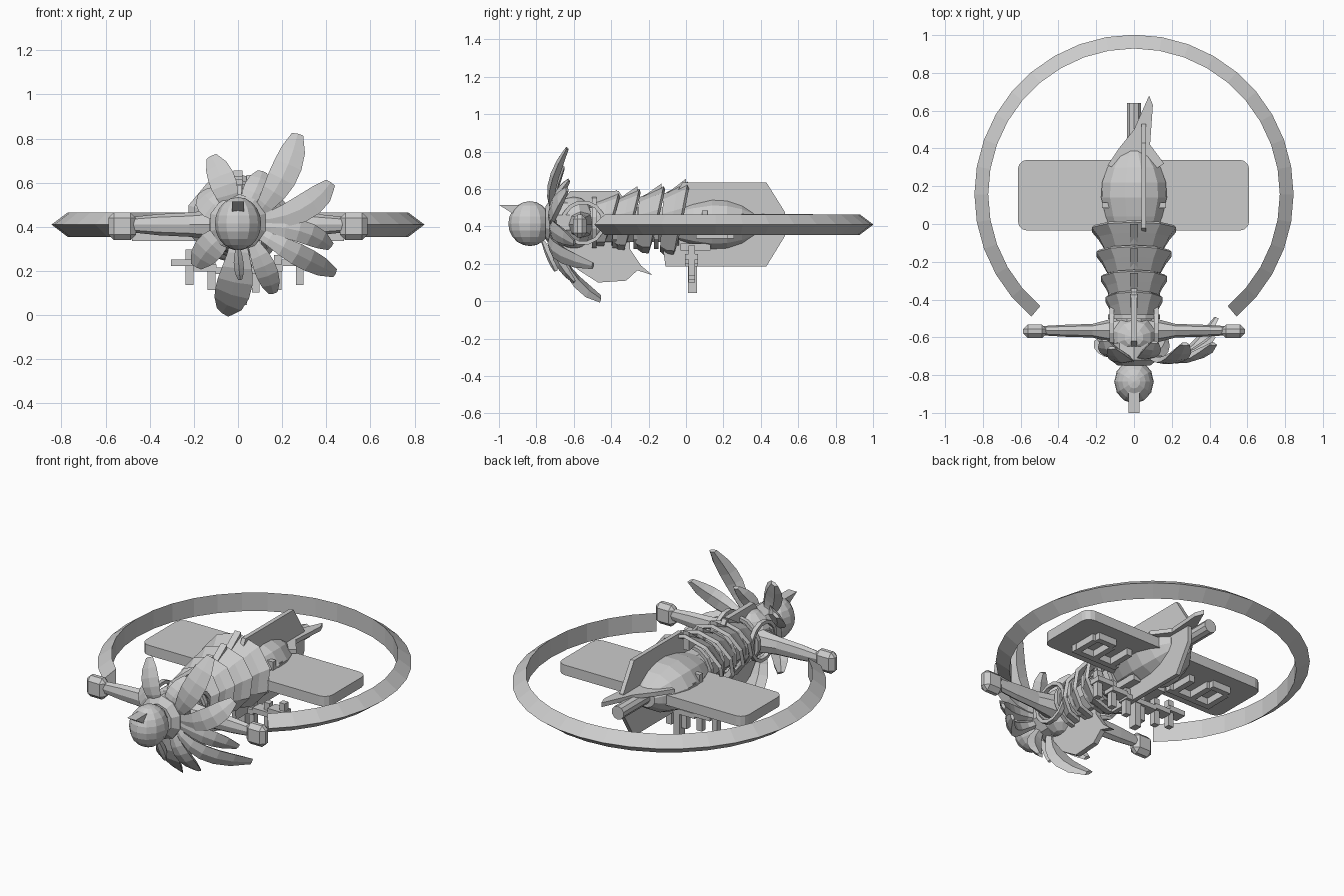
import bpy, bmesh, math
from mathutils import Vector, Matrix

cube = bpy.data.objects.get("Cube")
if cube:
    bpy.data.objects.remove(cube, do_unlink=True)

grey = bpy.data.materials.new("plain_grey")
grey.use_nodes = True
grey.diffuse_color = (0.6, 0.6, 0.6, 1)
grey.node_tree.nodes["Principled BSDF"].inputs["Base Color"].default_value = (0.6, 0.6, 0.6, 1)


def finish(name, bm):
    bmesh.ops.recalc_face_normals(bm, faces=bm.faces)
    mesh = bpy.data.meshes.new(name)
    bm.to_mesh(mesh)
    bm.free()
    mesh.materials.append(grey)
    ob = bpy.data.objects.new(name, mesh)
    bpy.context.collection.objects.link(ob)
    return ob


def loft(name, rings, caps=True):
    """Skin a list of closed cross-sections with quads."""
    bm = bmesh.new()
    rows = [[bm.verts.new(p) for p in ring] for ring in rings]
    n = len(rows[0])
    for a, b in zip(rows, rows[1:]):
        for i in range(n):
            j = (i + 1) % n
            bm.faces.new((a[i], a[j], b[j], b[i]))
    if caps:
        bm.faces.new(rows[0])
        bm.faces.new(rows[-1])
    return finish(name, bm)


def box(name, center, size):
    bm = bmesh.new()
    bmesh.ops.create_cube(bm, size=1, matrix=Matrix.Translation(center) @ Matrix.Diagonal((*size, 1)))
    return finish(name, bm)


def ball(name, center, radii, u=12, v=8):
    bm = bmesh.new()
    bmesh.ops.create_uvsphere(bm, u_segments=u, v_segments=v, radius=1,
                              matrix=Matrix.Translation(center) @ Matrix.Diagonal((*radii, 1)))
    return finish(name, bm)


def side_plate(name, outline, x, thick):
    """Plate standing in the y-z plane."""
    return loft(name, [[(x + s * thick / 2, y, z) for y, z in outline] for s in (-1, 1)])


def flat_plate(name, outline, z, thick):
    return loft(name, [[(x, y, z + s * thick / 2) for x, y in outline] for s in (-1, 1)])


def oval(y, rx, rz, cz, n=10, shear=0.0):
    ring = []
    for i in range(n):
        a = math.tau * (i + 0.5) / n
        ring.append((rx * math.cos(a), y + shear * math.sin(a), cz + rz * math.sin(a)))
    return ring


def petal(name, base, mid, tip, width):
    """Curved blunt leaf, faceted with a raised middle ridge."""
    a, b, c = Vector(base), Vector(mid), Vector(tip)
    profile = (0.4, 0.6, 0.85, 1.0, 1.0, 0.85, 0.4)
    rings = []
    for i, w in enumerate(profile):
        t = i / (len(profile) - 1)
        p = a * (1 - t) ** 2 + b * 2 * t * (1 - t) + c * t * t
        tangent = ((b - a) * (1 - t) + (c - b) * t).normalized()
        side = tangent.cross(Vector((0, 1, 0))).normalized()
        out = side.cross(tangent).normalized()
        s, o = side * width * w, out * 0.035 * w
        rings.append([p + s, p + s * 0.5 + o, p - s * 0.5 + o, p - s, p - o * 0.3])
    return loft(name, rings)


# Broken halo with a wedge section
rings = []
for i in range(29):
    a = math.radians(-50 + 280 * i / 28)
    rings.append([(r * math.cos(a), 0.157 + r * math.sin(a), z)
                  for r, z in ((0.845, 0.41), (0.772, 0.465), (0.772, 0.355))])
loft("halo", rings)

# Wing slab with rounded corners
outline = []
for k, (cx, cy) in enumerate(((0.56, 0.29), (-0.565, 0.29), (-0.565, 0.015), (0.56, 0.015))):
    for step in range(4):
        a = math.radians(90 * k + 30 * step)
        outline.append((cx + 0.05 * math.cos(a), cy + 0.05 * math.sin(a)))
flat_plate("wing_slab", outline, 0.405, 0.06)

# Raised rails under both wings
for side, label in ((1, "left"), (-1, "right")):
    box(f"{label}_wing_rail", (side * 0.33, 0.07, 0.355), (0.3, 0.035, 0.04))
    for i in range(3):
        box(f"{label}_wing_rib_{i}", (side * (0.22 + 0.12 * i), 0.15, 0.355), (0.035, 0.15, 0.04))
    box(f"{label}_wing_step", (side * 0.4, 0.24, 0.355), (0.12, 0.035, 0.04))

# Upright fin, flat tail leaf and exhaust
side_plate("upright_fin", [(-0.11, 0.187), (0.43, 0.187), (0.53, 0.35), (0.53, 0.475), (0.43, 0.635),
                           (-0.02, 0.635), (-0.14, 0.41)], 0.052, 0.025)
flat_plate("tail_leaf", [(-0.14, 0.31), (-0.08, 0.4), (0.0, 0.5), (0.08, 0.68), (0.1, 0.63),
                         (0.085, 0.42), (0.16, 0.32), (0.05, 0.25)], 0.455, 0.025)
loft("exhaust", [oval(y, 0.04, 0.04, 0.415) for y in (0.3, 0.64)])

# Abdomen
loft("abdomen", [oval(y, r, r * 0.8, 0.41, 12) for y, r in
                 ((-0.05, 0.12), (0.04, 0.155), (0.14, 0.18), (0.22, 0.175), (0.3, 0.145), (0.36, 0.1), (0.39, 0.07))])
for side in (-1, 1):
    for i in range(3):
        box("abdomen_stud", (side * 0.15, 0.1 + 0.06 * i, 0.46 - 0.03 * i), (0.04, 0.03, 0.05))

# Overlapping flared shells, leaning back at the top
for i, (y, r, h) in enumerate(((-0.04, 0.235, 0.205), (-0.17, 0.21, 0.18), (-0.3, 0.185, 0.165), (-0.41, 0.16, 0.145))):
    shell = loft(f"back_shell_{i}", [oval(y - 0.09, r * 0.7, h * 0.75, 0.42, 10, 0.01),
                                     oval(y - 0.035, r * 0.84, h * 0.92, 0.425, 10, 0.03),
                                     oval(y + 0.01, r, h, 0.435, 10, 0.04)], False)
    shell.modifiers.new("thickness", "SOLIDIFY").thickness = 0.02
    side_plate(f"back_ridge_{i}", [(y - 0.08, 0.41 + h * 0.75), (y + 0.04, 0.45 + h), (y + 0.04, 0.4 + h * 0.7)], 0, 0.04)
loft("spine_core", [oval(y, 0.1, 0.1, 0.41, 8) for y in (-0.55, 0.02)])

# Rib hoops between the shells
for i in range(5):
    y = -0.49 + 0.11 * i
    hoop = loft(f"rib_hoop_{i}", [oval(y - 0.012, 0.14, 0.14, 0.42, 14), oval(y + 0.012, 0.14, 0.14, 0.42, 14)], False)
    hoop.modifiers.new("thickness", "SOLIDIFY").thickness = 0.02

# Chest and collar
ball("chest", (0, -0.6, 0.42), (0.13, 0.12, 0.14), 10, 8)
loft("collar", [oval(y, r, r, 0.42, 10) for y, r in ((-0.75, 0.09), (-0.72, 0.13), (-0.62, 0.13))])
side_plate("chest_keel", [(-0.62, 0.59), (-0.36, 0.59), (-0.3, 0.5), (-0.3, 0.28), (-0.24, 0.19), (-0.18, 0.14),
                          (-0.26, 0.165), (-0.32, 0.11), (-0.47, 0.1), (-0.58, 0.17), (-0.68, 0.3), (-0.68, 0.5)], 0, 0.03)

# Arms and fists
for side, label in ((1, "left"), (-1, "right")):
    sections = []
    for x, ry, rz in ((0.05, 0.085, 0.08), (0.13, 0.06, 0.065), (0.22, 0.036, 0.055), (0.36, 0.032, 0.048), (0.48, 0.025, 0.035)):
        sections.append([(side * x, -0.565 + ry * math.cos(a), 0.41 + rz * math.sin(a))
                         for a in [math.tau * k / 8 for k in range(8)]])
    loft(f"{label}_arm", sections)
    fist = box(f"{label}_fist", (side * 0.525, -0.568, 0.402), (0.125, 0.072, 0.125))
    bev = fist.modifiers.new("soft_edges", "BEVEL")
    bev.width, bev.segments = 0.025, 1
    # Open shoulder hoop around the arm root
    hoop = loft(f"{label}_shoulder_hoop", [[(side * x, -0.55 + 0.12 * math.cos(a), 0.42 + 0.12 * math.sin(a))
                for a in [math.tau * k / 14 for k in range(14)]] for x in (0.105, 0.13)], False)
    hoop.modifiers.new("thickness", "SOLIDIFY").thickness = 0.02

# Head with a brow spike and a pointed chin
ball("head", (0, -0.835, 0.415), (0.105, 0.115, 0.12), 12, 10)
side_plate("brow_spike", [(-1.0, 0.515), (-0.88, 0.515), (-0.92, 0.465)], 0, 0.056)
petal("chin_spike", (0, -0.77, 0.32), (0, -0.74, 0.24), (0.01, -0.7, 0.16), 0.022)

# Curling petals around the collar
petals = (
    ((0.08, -0.7, 0.45), (0.22, -0.79, 0.6), (0.27, -0.64, 0.82), 0.065),
    ((0.08, -0.7, 0.43), (0.31, -0.78, 0.44), (0.42, -0.64, 0.6), 0.06),
    ((0.08, -0.7, 0.4), (0.3, -0.78, 0.41), (0.42, -0.6, 0.31), 0.05),
    ((0.08, -0.7, 0.38), (0.27, -0.82, 0.27), (0.44, -0.5, 0.19), 0.05),
    ((0.05, -0.7, 0.36), (0.13, -0.75, 0.22), (0.16, -0.6, 0.1), 0.05),
    ((0.0, -0.68, 0.36), (0.01, -0.71, 0.12), (-0.07, -0.46, 0.012), 0.08),
    ((-0.03, -0.7, 0.38), (-0.12, -0.74, 0.34), (-0.19, -0.62, 0.22), 0.065),
    ((-0.03, -0.7, 0.44), (-0.12, -0.74, 0.5), (-0.16, -0.62, 0.56), 0.07),
    ((-0.03, -0.7, 0.46), (-0.05, -0.77, 0.58), (-0.12, -0.66, 0.72), 0.06),
    ((0.02, -0.7, 0.46), (0.08, -0.74, 0.55), (0.11, -0.63, 0.65), 0.055),
)
for i, spec in enumerate(petals):
    petal(f"collar_petal_{i}", *spec)

# Hanging rack under the belly
for i in range(6):
    x = -0.25 + 0.1 * i
    z = 0.2 + x * x * 0.6
    box(f"rack_bar_{i}", (x, 0.03, z), (0.105, 0.07, 0.03))
    box(f"rack_post_{i}", (x + 0.03, 0.03, z - 0.02), (0.035, 0.035, 0.16))
box("rack_stem", (0.02, 0.035, 0.17), (0.04, 0.05, 0.25))
box("rack_beam", (0.0, 0.05, 0.29), (0.22, 0.16, 0.04))
